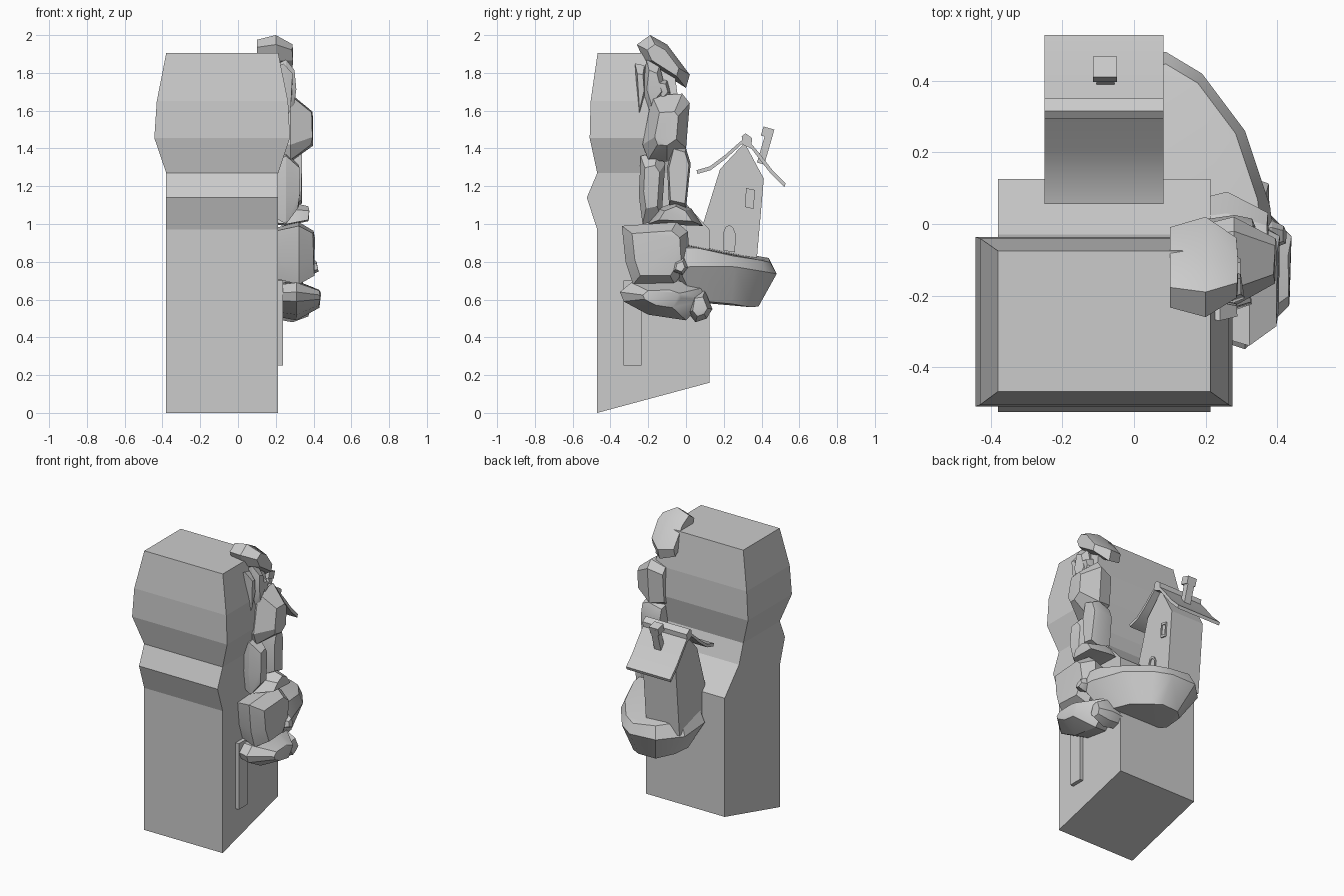
import bpy, bmesh, math, random
from mathutils import Vector

if "Cube" in bpy.data.objects:
    bpy.data.objects.remove(bpy.data.objects["Cube"])
random.seed(4)

stone = bpy.data.materials.new("pale grey stone")
stone.diffuse_color = (0.6, 0.6, 0.6, 1)
stone.use_nodes = True
stone.node_tree.nodes["Principled BSDF"].inputs["Base Color"].default_value = stone.diffuse_color


def add(name, bm, smooth=0):
    bmesh.ops.recalc_face_normals(bm, faces=bm.faces)
    me = bpy.data.meshes.new(name)
    bm.to_mesh(me)
    bm.free()
    me.materials.append(stone)
    ob = bpy.data.objects.new(name, me)
    bpy.context.collection.objects.link(ob)
    if smooth:
        bpy.ops.object.select_all(action='DESELECT')
        ob.select_set(True)
        bpy.context.view_layer.objects.active = ob
        bpy.ops.object.shade_smooth_by_angle(angle=math.radians(smooth))
    return ob


def loft(name, rings):
    """Closed skin through rings of equal length."""
    bm = bmesh.new()
    rows = [[bm.verts.new(p) for p in r] for r in rings]
    n = len(rows[0])
    for a, b in zip(rows, rows[1:]):
        for i in range(n):
            bm.faces.new((a[i], a[(i + 1) % n], b[(i + 1) % n], b[i]))
    bm.faces.new(rows[0])
    bm.faces.new(rows[-1])
    return add(name, bm)


def extrude_x(name, outline, x0, x1):
    """Side outline (y, z) pushed along x."""
    return loft(name, [[(x, y, z) for y, z in outline] for x in (x0, x1)])


def hull(name, pts, smooth=28):
    bm = bmesh.new()
    for p in pts:
        bm.verts.new(p)
    r = bmesh.ops.convex_hull(bm, input=bm.verts)
    junk = {v for v in r["geom_interior"] + r["geom_unused"]
            if isinstance(v, bmesh.types.BMVert)}
    bmesh.ops.delete(bm, geom=list(junk), context='VERTS')
    bmesh.ops.dissolve_limit(bm, angle_limit=math.radians(8), verts=bm.verts, edges=bm.edges)
    return add(name, bm, smooth)


def rock(name, x0, x1, outline, mid=0.5, tip=0.6):
    """Faceted boulder: side outline, full in the middle and shrunk at both ends."""
    cy = sum(p[0] for p in outline) / len(outline)
    cz = sum(p[1] for p in outline) / len(outline)
    pts = []
    for x, s in ((x0, 0.8), (x0 + (x1 - x0) * mid, 1), (x1, tip)):
        for y, z in outline:
            j = random.uniform(-0.015, 0.0) if x == x1 else 0
            pts.append((x + j, cy + (y - cy) * s, cz + (z - cz) * s))
    return hull(name, pts)


# Pillar: slanted foot, shoulder, neck and faceted head (z, x0, x1, y0, y1)
sections = [(0, -.38, .213, -.47, .125), (.97, -.38, .213, -.47, .125),
            (1.14, -.38, .213, -.525, -.03), (1.27, -.38, .213, -.47, -.075),
            (1.455, -.443, .275, -.51, -.036), (1.65, -.43, .265, -.505, -.04),
            (1.905, -.38, .213, -.468, -.075)]
rings = []
for z, x0, x1, y0, y1 in sections:
    zb = .16 if z == 0 else z
    rings.append([(x0, y0, z), (x1, y0, z), (x1, y1, zb), (x0, y1, zb)])
loft("pillar", rings)

# Boulders climbing the right side of the pillar
rock("top_rock", .10, .30, [(-.19, 2.0), (-.26, 1.95), (-.22, 1.86), (0, 1.72), (.02, 1.79), (-.1, 1.95)])
rock("upper_sliver", .19, .29, [(-.27, 1.85), (-.22, 1.84), (-.21, 1.7), (-.25, 1.53), (-.25, 1.66)])
rock("upper_shard", .2, .31, [(-.21, 1.87), (-.14, 1.84), (-.1, 1.68), (-.19, 1.57), (-.23, 1.7)])
rock("knuckle_rock", .2, .3, [(-.17, 1.77), (-.1, 1.76), (-.08, 1.69), (-.13, 1.63)])
rock("shoulder_rock", .18, .4, [(-.18, 1.68), (-.02, 1.69), (.02, 1.64), (0, 1.4), (-.1, 1.33),
                                (-.2, 1.34), (-.23, 1.42)], .45, .5)
rock("tall_rock_front", .18, .33, [(-.24, 1.36), (-.15, 1.38), (-.11, 1.32), (-.13, 1.02),
                                   (-.23, 1.0), (-.25, 1.15)])
rock("tall_rock_back", .19, .34, [(-.07, 1.42), (.0, 1.4), (.025, 1.32), (0, 1.08), (-.09, 1.1), (-.1, 1.3)], .6, .85)
rock("flat_rock", .14, .38, [(-.15, 1.08), (-.05, 1.12), (.03, 1.08), (.09, .99), (-.2, 1.0)])
rock("block_rock", .19, .41, [(-.34, .99), (-.05, 1.01), (.01, .96), (.02, .8), (-.06, .68),
                              (-.28, .68), (-.32, .8)], .6, .72)
rock("bottom_rock", .18, .44, [(-.35, .64), (-.29, .69), (-.04, .7), (.08, .66), (.1, .6),
                               (-.0, .49), (-.2, .52), (-.33, .59)], .5, .45)
rock("small_rock", .2, .38, [(.03, .64), (.1, .65), (.14, .55), (.11, .5), (.05, .48), (.01, .53)])
rock("corner_pebble", .34, .43, [(-.06, .8), (-.01, .82), (.01, .77), (-.02, .73), (-.07, .75)])

# Wide ledge that carries the house
rim = [(.09, .48), (.19, .42), (.31, .26), (.38, .05), (.39, -.04), (.3, -.08),
       (-.1, .02), (-.24, .14), (-.23, .34), (-.1, .47)]
cx, cy = .09, .2
pts = []
for s, z, slope in ((.88, .885, .18), (1, .77, .04), (.66, .605, .1)):
    for x, y in rim:
        yy = cy + (y - cy) * s
        pts.append((cx + (x - cx) * s, yy, z - slope * yy + random.uniform(-.015, .015)))
hull("house_ledge", pts, 35)

# Hanging plank under the boulders
extrude_x("hanging_plank", [(-.33, .25), (-.235, .25), (-.235, .7), (-.33, .7)], .2, .238)

# Leaning cottage with gables facing sideways
GABLE = .04
extrude_x("house_walls", [(.05, .78), (.37, .76), (.412, 1.24), (.31, 1.43), (.18, 1.29), (.09, 1.0)], -.21, GABLE)

# Curved roof, ridge and chimney
curve = [(.06, 1.265), (.13, 1.285), (.21, 1.345), (.315, 1.44), (.38, 1.355), (.45, 1.265), (.52, 1.195)]
under = [(y, z) for y, z in curve]
over = [(y + (.008 if y > .315 else -.004 if y < .315 else 0), z + .02) for y, z in curve]
bm = bmesh.new()
grid = [[(bm.verts.new((x, *u)), bm.verts.new((x, *o))) for u, o in zip(under, over)] for x in (-.25, .083)]
L, R = grid
for i in range(len(curve) - 1):
    for k in (0, 1):
        bm.faces.new((L[i][k], L[i + 1][k], R[i + 1][k], R[i][k]))
    for S in grid:
        bm.faces.new((S[i][0], S[i + 1][0], S[i + 1][1], S[i][1]))
for i in (0, -1):
    bm.faces.new((L[i][0], L[i][1], R[i][1], R[i][0]))
add("roof", bm, 25)
extrude_x("roof_ridge", [(.30, 1.42), (.345, 1.40), (.35, 1.455), (.315, 1.48), (.295, 1.465)], -.25, .083)


def chimney(name, x0, x1, y, z, w, h):
    d, u = Vector((.28, .96)), Vector((.96, -.28))
    c = Vector((y, z))
    extrude_x(name, [tuple(c + u * a + d * b) for a, b in
                     ((-w, 0), (w, 0), (w, h), (-w, h))], x0, x1)


chimney("chimney_stack", -.105, -.055, .395, 1.32, .02, .18)
chimney("chimney_cap", -.115, -.048, .425, 1.46, .03, .05)


# Door and window frames with thin panels on the gable
def framed(name, outline, s=.7):
    my = sum(p[0] for p in outline) / len(outline)
    mz = sum(p[1] for p in outline) / len(outline)
    inner = [(my + (y - my) * s, mz + (z - mz) * s) for y, z in outline]
    ring = lambda x, o: [(x, y, z) for y, z in o]
    loft(name, [ring(GABLE - .005, outline), ring(GABLE + .009, outline),
                ring(GABLE + .009, inner), ring(GABLE + .002, inner)])


framed("door", [(.195, .86), (.26, .85), (.262, .95), (.25, .98), (.23, .995), (.21, .985), (.198, .955)])
framed("window", [(.312, 1.09), (.358, 1.08), (.365, 1.18), (.318, 1.19)])
